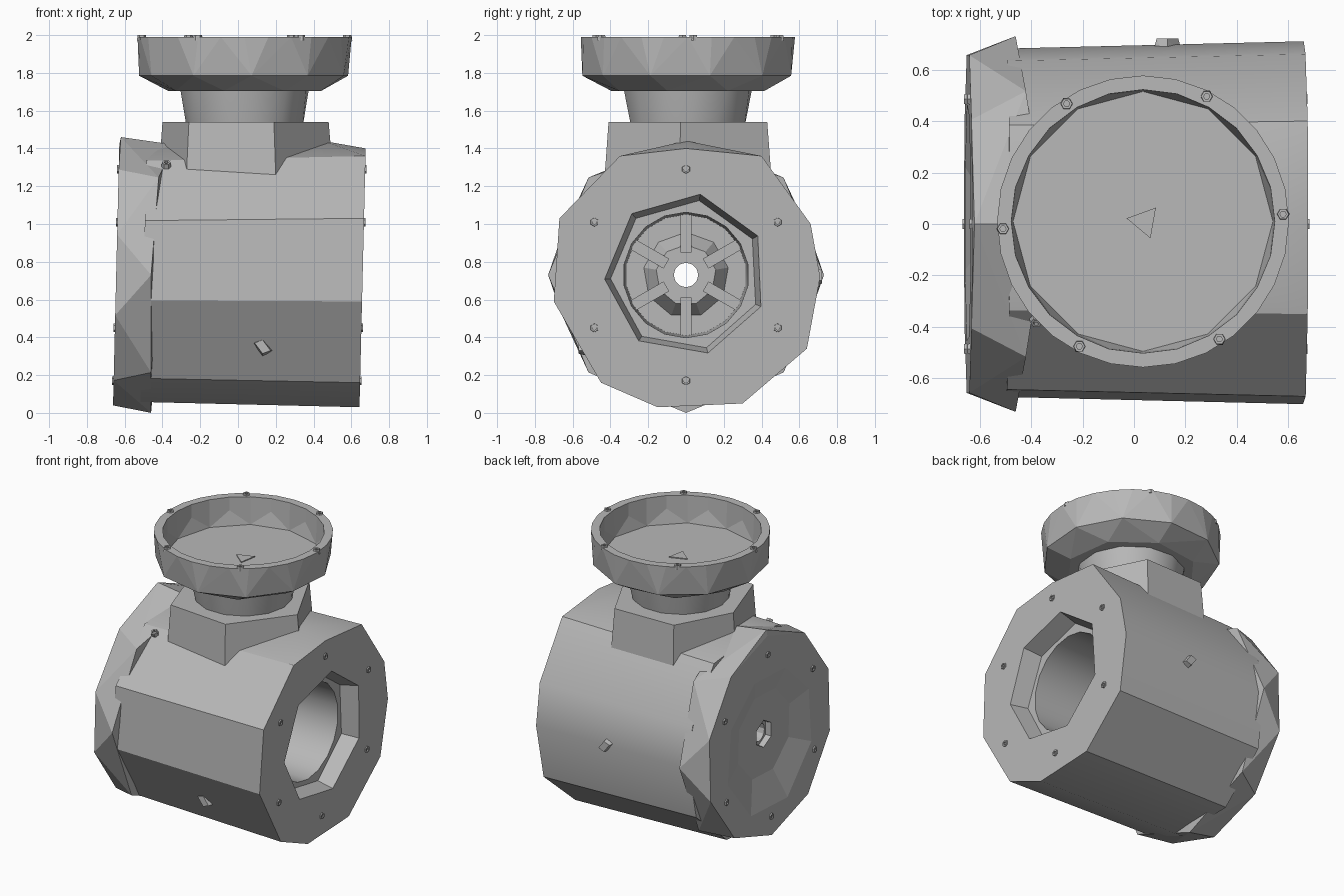
import bpy, bmesh
from math import sin, cos, radians, tau
from mathutils import Vector

cube = bpy.data.objects.get("Cube")
if cube:
    bpy.data.objects.remove(cube, do_unlink=True)


def make_material(name, colour):
    mat = bpy.data.materials.new(name)
    mat.use_nodes = True
    mat.diffuse_color = colour
    mat.node_tree.nodes["Principled BSDF"].inputs["Base Color"].default_value = colour
    return mat


GREY = make_material("cast grey", (0.48, 0.48, 0.48, 1))
AXIS = 0.73          # height of the housing axis
DISH = (0.035, 0.01)  # plan centre of the dish


def lean(x, z):
    """Both end faces lean slightly towards the open end at the top."""
    return x + 0.024 * (z - AXIS)


def ring_x(x, r, n, phase=90):
    """Ring of points around the housing axis."""
    angles = [radians(phase) + tau * i / n for i in range(n)]
    return [Vector((x, r * cos(a), AXIS + r * sin(a))) for a in angles]


def ring_z(z, r, n, phase=0, centre=DISH):
    """Ring of points around a vertical axis."""
    angles = [radians(phase) + tau * i / n for i in range(n)]
    return [Vector((centre[0] + r * cos(a), centre[1] + r * sin(a), z)) for a in angles]


def hull(name, points, smooth=0):
    """Closed faceted solid wrapped around the given rings."""
    bm = bmesh.new()
    for p in points:
        bm.verts.new(p)
    out = bmesh.ops.convex_hull(bm, input=bm.verts[:])
    spare = {v for v in out["geom_interior"] + out["geom_unused"]
             if isinstance(v, bmesh.types.BMVert)}
    bmesh.ops.delete(bm, geom=list(spare), context="VERTS")
    bmesh.ops.dissolve_limit(bm, angle_limit=radians(1), verts=bm.verts[:], edges=bm.edges[:])
    bmesh.ops.recalc_face_normals(bm, faces=bm.faces[:])
    mesh = bpy.data.meshes.new(name)
    bm.to_mesh(mesh)
    bm.free()
    mesh.materials.append(GREY)
    obj = bpy.data.objects.new(name, mesh)
    bpy.context.collection.objects.link(obj)
    if smooth:
        shade(obj, smooth)
    return obj


def activate(obj):
    bpy.ops.object.select_all(action="DESELECT")
    obj.select_set(True)
    bpy.context.view_layer.objects.active = obj


def shade(obj, angle):
    activate(obj)
    bpy.ops.object.shade_smooth_by_angle(angle=radians(angle))


def cut(obj, points):
    """Subtract a convex solid from a part."""
    cutter = hull("cutter", points)
    cutter.hide_render = True
    mod = obj.modifiers.new("cut", "BOOLEAN")
    mod.operation = "DIFFERENCE"
    mod.solver = "EXACT"
    mod.object = cutter
    activate(obj)
    bpy.ops.object.modifier_apply(modifier=mod.name)
    bpy.data.objects.remove(cutter, do_unlink=True)


# Housing barrel, irregular facets, slightly wider at the open end
outline = [(-0.45, 0.16), (-0.70, 0.59), (-0.67, 1.03), (-0.35, 1.36), (0, 1.40),
           (0.40, 1.36), (0.66, 1.0), (0.71, 0.72), (0.64, 0.34), (0.30, 0.05), (-0.15, 0.03)]
barrel = hull("housing_barrel",
              [Vector((lean(x, z), y * s, AXIS + (z - AXIS) * s))
               for x, s in ((-0.5, 0.96), (0.66, 1.0)) for y, z in outline]
              + [Vector((0.45, 0, 1.44)), Vector((-0.4, 0, 1.42))])

# Recessed opening stepping down to a round bore, then a wall with a shaft hole
cut(barrel, ring_x(0.75, 0.455, 7, 80) + ring_x(0.54, 0.40, 7, 80))
cut(barrel, ring_x(0.7, 0.335, 18) + ring_x(-0.2, 0.32, 18))
shaft = ring_x(-0.9, 0.065, 12) + ring_x(0.9, 0.065, 12)
cut(barrel, shaft)
shade(barrel, 32)

# End flange, its rear edge reaching further along at the top
rear = ring_x(-0.46, 0.73, 8, -90)
for p in rear:
    if p.z > 1.2:
        p.x = -0.42
    if p.z > 1.4:
        p.x, p.z = -0.34, 1.42
face = [Vector((lean(p.x, p.z), p.y, p.z)) for p in ring_x(-0.645, 0.69, 10, -90)]
flange = hull("end_flange", rear + face + [Vector((-0.62, 0, 1.46))])
cut(flange, ring_x(-0.70, 0.70, 8, 70) + ring_x(-0.60, 0.30, 8, 70))
cut(flange, ring_x(-0.75, 0.11, 6) + ring_x(-0.56, 0.09, 6))
cut(flange, shaft)

# Inner hub with radial ribs in the bore
hub = hull("bore_hub", ring_x(-0.22, 0.24, 9) + ring_x(-0.1, 0.16, 9))
cut(hub, shaft)
for i in range(6):
    a = radians(30 + 60 * i)
    out = Vector((0, cos(a), sin(a)))
    side = Vector((0, -sin(a), cos(a))) * 0.03
    base = Vector((0, 0, AXIS))
    hull("bore_rib", [base + out * r + side * s + Vector((x, 0, 0))
                      for r in (0.12, 0.34) for s in (-1, 1) for x in (-0.23, -0.08)])

# Faceted saddle collar between barrel and neck
plan = [(0.19, -0.41), (0.48, -0.03), (0.25, 0.43), (-0.2, 0.42), (-0.4, 0.05), (-0.26, -0.37)]
hull("saddle_collar", [Vector((x * s, y * s, z))
                       for z, s in ((1.2, 1.06), (1.54, 1.0)) for x, y in plan])

# Slightly flared neck
hull("neck", ring_z(1.5, 0.305, 14) + ring_z(1.58, 0.315, 14) + ring_z(1.74, 0.35, 12, 10), smooth=35)

# Dish: round rim above a coarse faceted underside
dish = hull("dish", ring_z(1.99, 0.567, 28) + ring_z(1.785, 0.56, 11, 12)
            + ring_z(1.705, 0.42, 8, 30))
cut(dish, ring_z(2.2, 0.52, 24) + ring_z(1.9, 0.51, 24) + ring_z(1.80, 0.505, 12))
hull("dish_floor_mark", ring_z(1.798, 0.07, 3, 50, (0.04, 0.01))
     + ring_z(1.806, 0.07, 3, 50, (0.04, 0.01)))


def screw(name, centre, axis):
    """Small hexagonal socket screw with a recessed head."""
    axis = Vector(axis).normalized()
    turn = Vector((0, 0, 1)).rotation_difference(axis)

    def loop(r, h):
        return [Vector(centre) + turn @ p for p in ring_z(h, r, 6, 0, (0, 0))]
    head = hull(name, loop(0.026, -0.02) + loop(0.022, 0.008))
    cut(head, loop(0.012, -0.008) + loop(0.012, 0.03))


# Screws around both ends and the dish rim
for i in range(6):
    a = radians(90 + 60 * i)
    y, z = 0.56 * cos(a), AXIS + 0.56 * sin(a)
    screw("open_end_screw", (lean(0.66, z), y, z), (1, 0, 0))
    screw("flange_screw", (lean(-0.645, z), y, z), (-1, 0, 0))
    b = radians(3 + 60 * i)
    screw("dish_screw", (DISH[0] + 0.545 * cos(b), DISH[1] + 0.545 * sin(b), 1.992), (0, 0, 1))

# Low studs on the barrel flanks, screws on the flange shoulder
for side, depth, height in ((-1, 0.47, 0.35), (1, 0.62, 0.72)):
    hull("flank_stud", [Vector((0.13 + dx, side * y, height + dz))
                        for y, k in ((depth, 1), (depth + 0.1, 0.6))
                        for dx, dz in ((-0.07 * k, 0.02), (0, 0.06 * k), (0.07 * k, -0.02), (0, -0.06 * k))])
    screw("shoulder_screw", (-0.38, side * 0.38, 1.32), (0, side, 1.5))
